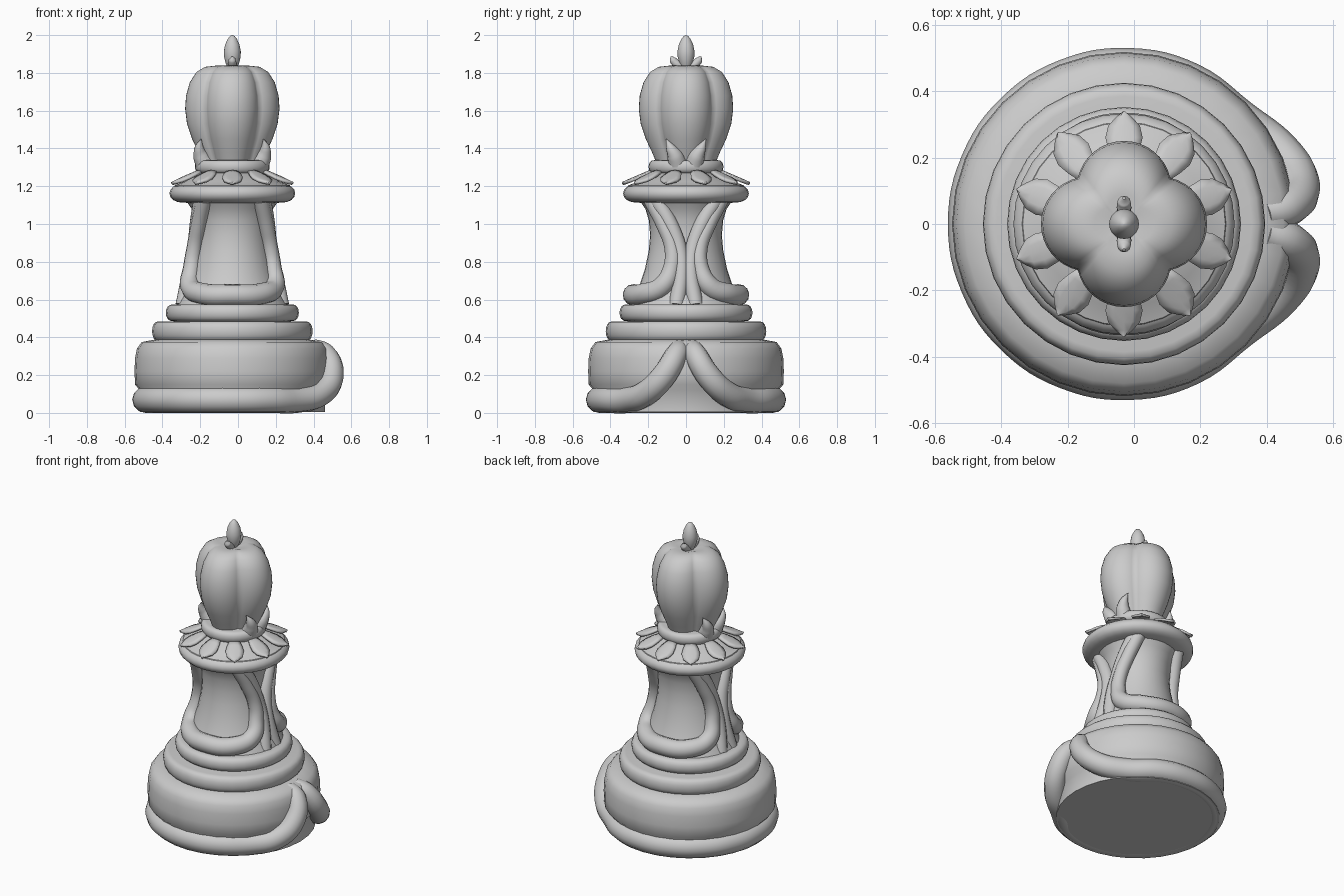
import bpy, bmesh
from math import pi, sin, cos, sqrt, radians

if "Cube" in bpy.data.objects:
    bpy.data.objects.remove(bpy.data.objects["Cube"])

CX = -0.03  # axis of the turned body


def finish(ob, angle=45):
    bpy.ops.object.select_all(action='DESELECT')
    ob.select_set(True)
    bpy.context.view_layer.objects.active = ob
    if ob.type == 'CURVE':
        bpy.ops.object.convert(target='MESH')
    bpy.ops.object.shade_smooth_by_angle(angle=radians(angle))
    return ob


def add_mesh(name, bm, angle=45):
    bmesh.ops.recalc_face_normals(bm, faces=bm.faces)
    me = bpy.data.meshes.new(name)
    bm.to_mesh(me)
    bm.free()
    ob = bpy.data.objects.new(name, me)
    bpy.context.collection.objects.link(ob)
    return finish(ob, angle)


def lathe(name, profile, n=32, shape=lambda a: 1.0, angle=45):
    """Revolve (r, z) points about the body axis; both ends are capped."""
    bm = bmesh.new()
    rings = [[bm.verts.new((CX + r * shape(a) * cos(a), r * shape(a) * sin(a), z))
              for a in (2 * pi * i / n for i in range(n))] for r, z in profile]
    for lo, hi in zip(rings, rings[1:]):
        for i in range(n):
            j = (i + 1) % n
            bm.faces.new((lo[i], lo[j], hi[j], hi[i]))
    bm.faces.new(rings[0])
    bm.faces.new(rings[-1])
    return add_mesh(name, bm, angle)


def bulge(r0, r1, z0, z1, n=8):
    """Half-round moulding profile."""
    zm, h = (z0 + z1) / 2, (z1 - z0) / 2
    out = []
    for i in range(n + 1):
        t = -pi / 2 + pi * i / n
        out.append((r0 + (r1 - r0) * abs(cos(t)) ** 0.7, zm + h * sin(t)))
    return out


def tube(name, pts, radius, radii=None, cyclic=False):
    cu = bpy.data.curves.new(name, 'CURVE')
    cu.dimensions = '3D'
    cu.bevel_depth = radius
    cu.bevel_resolution = 4
    cu.resolution_u = 6
    cu.use_fill_caps = True
    sp = cu.splines.new('BEZIER')
    sp.bezier_points.add(len(pts) - 1)
    for i, (bp, p) in enumerate(zip(sp.bezier_points, pts)):
        bp.co = p
        bp.handle_left_type = bp.handle_right_type = 'AUTO'
        bp.radius = radii[i] if radii else 1
    sp.use_cyclic_u = cyclic
    ob = bpy.data.objects.new(name, cu)
    bpy.context.collection.objects.link(ob)
    return finish(ob, 60)


# Base drum and its stepped mouldings
lathe("base_drum", [(0.49, 0.004), (0.49, 0.12), (0.515, 0.15), (0.518, 0.22), (0.515, 0.29),
                    (0.505, 0.34), (0.48, 0.375), (0.40, 0.39)])
lathe("lower_moulding", bulge(0.385, 0.425, 0.38, 0.485))
lathe("upper_moulding", bulge(0.31, 0.352, 0.485, 0.575))

# Cord round the foot whose two ends rise and meet on the +x side
rise = [(0.39, 0.03, 0.345), (0.46, 0.05, 0.31), (0.495, 0.115, 0.2), (0.44, 0.21, 0.105)]
arc = [(CX + 0.46 * cos(radians(a)), 0.46 * sin(radians(a)), 0.07) for a in range(42, 319, 23)]
path = rise + arc + [(x, -y, z) for x, y, z in reversed(rise)]
taper = [0.7, 0.85, 0.93, 0.95]
tube("foot_cord", path, 0.07, taper + [1] * len(arc) + taper[::-1])

# Waisted stem
lathe("stem", [(0.30, 0.565), (0.27, 0.62), (0.245, 0.68), (0.218, 0.76), (0.197, 0.86),
               (0.19, 0.94), (0.197, 1.02), (0.215, 1.08), (0.25, 1.13)])

# U-shaped panel frames front and back, with legs sweeping down the sides
half = [(0.15, 0.185, 1.13), (0.178, 0.12, 1.0), (0.2, 0.075, 0.88), (0.215, 0.075, 0.77),
        (0.222, 0.125, 0.67), (0.155, 0.225, 0.63)]
leg = [(0.165, 0.16, 1.13), (0.185, 0.085, 1.0), (0.2, 0.035, 0.86), (0.225, 0.025, 0.74),
       (0.26, 0.05, 0.57)]
for s, side in ((-1, "front"), (1, "back")):
    right = [(CX + x, s * y, z) for x, y, z in half]
    left = [(CX - x, s * y, z) for x, y, z in reversed(half)]
    wid = [0.75, 0.72, 0.72, 0.8, 0.95, 1]
    tube(f"panel_frame_{side}", right + [(CX, s * 0.278, 0.625)] + left, 0.057,
         wid + [1] + wid[::-1])
    for m, hand in ((-1, "left"), (1, "right")):
        tube(f"side_leg_{side}_{hand}", [(CX + m * x, s * y, z) for x, y, z in leg], 0.042)

# Collar, sloping top and neck ring
lathe("collar", bulge(0.24, 0.333, 1.112, 1.212))
lathe("collar_slope", [(0.315, 1.18), (0.305, 1.205), (0.25, 1.225), (0.18, 1.27)])
lathe("neck_ring", bulge(0.165, 0.198, 1.268, 1.338))

# Ring of ten pointed petals on the collar
outline = [(0.18, 0.03), (0.22, 0.046), (0.26, 0.056), (0.295, 0.048), (0.32, 0.026), (0.34, 0.002)]
for k in range(10):
    a = pi / 2 + k * pi / 5
    bm = bmesh.new()
    rows = []
    for r, w in outline:
        row = []
        for v in (-1, -0.5, 0, 0.5, 1):
            t = v * w
            z = 1.283 - (r - 0.18) * 0.43 + 0.008 * (1 - v * v)
            row.append(bm.verts.new((CX + r * cos(a) - t * sin(a), r * sin(a) + t * cos(a), z)))
        rows.append(row)
    for p, q in zip(rows, rows[1:]):
        for i in range(4):
            bm.faces.new((p[i], q[i], q[i + 1], p[i + 1]))
    petal = add_mesh(f"petal_{k + 1}", bm)
    mod = petal.modifiers.new("thickness", 'SOLIDIFY')
    mod.thickness = 0.014


# Four-lobed head
def lobe(a):
    p = (a + pi / 4) % (pi / 2) - pi / 4
    d = 0.43
    return d * cos(p) + sqrt((1 - d) ** 2 - (d * sin(p)) ** 2)


lathe("head", [(0.155, 1.32), (0.18, 1.38), (0.213, 1.45), (0.24, 1.53), (0.25, 1.61), (0.245, 1.68),
               (0.225, 1.75), (0.19, 1.805), (0.145, 1.832), (0.09, 1.838), (0.03, 1.825)],
      64, lobe, 60)

# Paired curling leaves at the foot of the head
for m, hand in ((-1, "left"), (1, "right")):
    for s, side in ((-1, "front"), (1, "back")):
        pts = [(0.145, 0.045, 1.32), (0.165, 0.058, 1.36), (0.175, 0.08, 1.40), (0.165, 0.105, 1.45)]
        tube(f"neck_leaf_{hand}_{side}", [(CX + m * x, s * y, z) for x, y, z in pts], 0.045,
             [1.15, 0.95, 0.6, 0.04])

# Finial with two small buds
lathe("finial", [(0.02, 1.82), (0.035, 1.85), (0.044, 1.885), (0.045, 1.915), (0.038, 1.95),
                 (0.024, 1.98), (0.012, 1.995), (0.002, 2.0)], 20, angle=60)
for s, side in ((-1, "front"), (1, "back")):
    tube(f"finial_bud_{side}", [(CX, s * 0.02, 1.83), (CX, s * 0.05, 1.848), (CX, s * 0.068, 1.868),
                                (CX, s * 0.078, 1.888)], 0.022, [0.9, 1, 0.9, 0.2])
